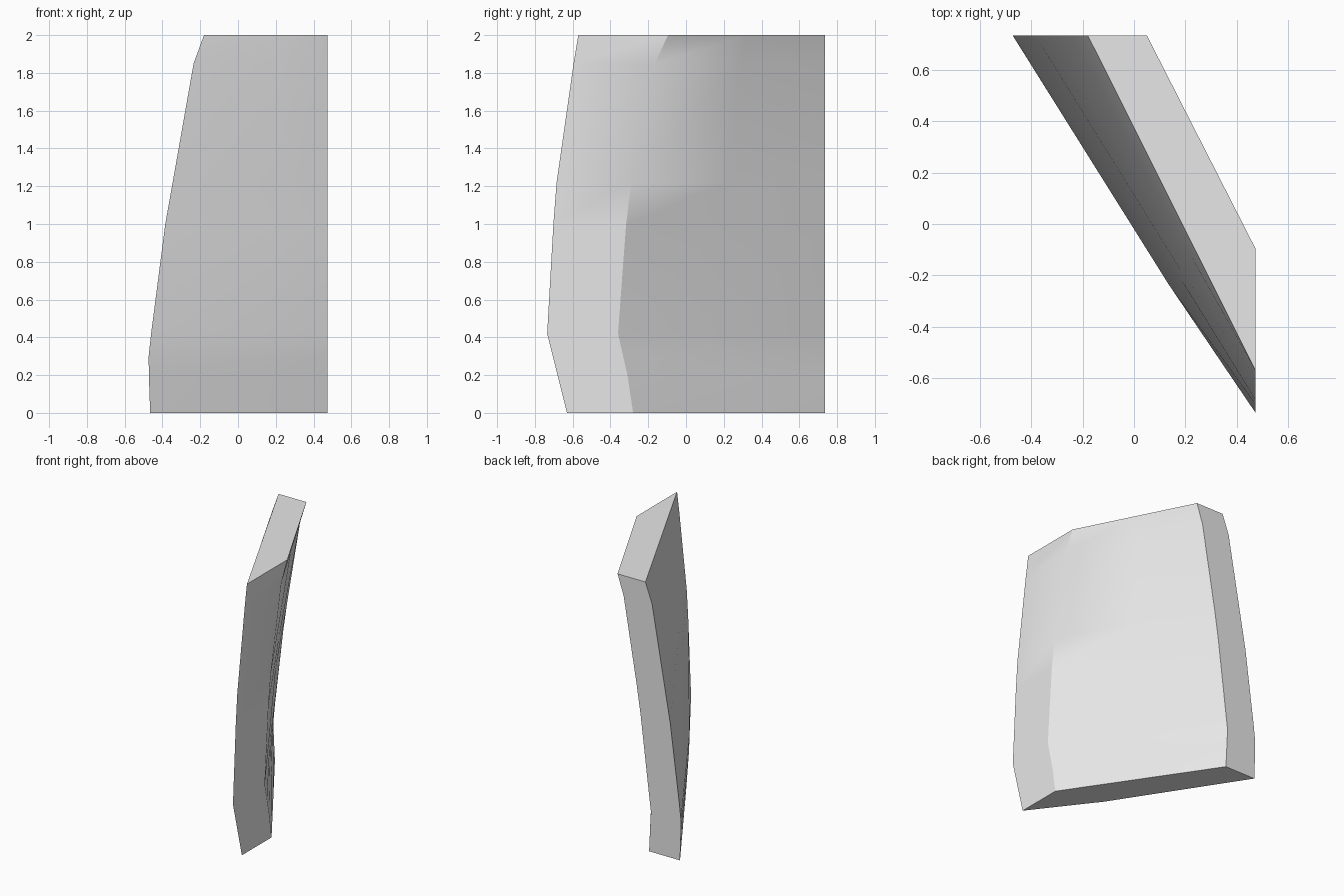
import bpy
import bmesh
import math

cube = bpy.data.objects.get("Cube")
if cube:
    bpy.data.objects.remove(cube, do_unlink=True)

# Flat planes that cut the slab at its two ends
SIDE_X, BACK_Y = 0.473, 0.735

# Height, then outer and inner x on the back plane, outer and inner y on the side plane
LEVELS = [
    (0.00, -0.465, -0.21, -0.63, -0.28),
    (0.20, -0.472, -0.22, -0.68, -0.31),
    (0.30, -0.473, -0.225, -0.705, -0.333),
    (0.42, -0.46, -0.21, -0.735, -0.36),
    (1.00, -0.385, -0.14, -0.702, -0.317),
    (1.22, -0.346, -0.107, -0.685, -0.29),
    (1.85, -0.235, 0.00, -0.595, -0.165),
    (2.00, -0.18, 0.05, -0.57, -0.095),
]


def mix(a, b, t, push=0.0):
    """Point along a broken face, pushed outwards to make a slight bulge."""
    return (a[0] + (b[0] - a[0]) * t - push, a[1] + (b[1] - a[1]) * t - push)


def section(z, outer_x, inner_x, outer_y, inner_y):
    outer = (outer_x, BACK_Y), (SIDE_X, outer_y)
    inner = (SIDE_X, inner_y), (inner_x, BACK_Y)
    bulge = 0.022 * max(0.3, 1 - z) if z < 1 else 0
    ring = [outer[0], mix(*outer, 0.65, bulge), outer[1],
            inner[0], mix(*inner, 0.5), inner[1]]
    return [(x, y, z) for x, y in ring]


# Loft the slab through its sections
bm = bmesh.new()
rings = [[bm.verts.new(p) for p in section(*level)] for level in LEVELS]
for low, high in zip(rings, rings[1:]):
    for i in range(len(low)):
        j = (i + 1) % len(low)
        bm.faces.new((low[i], low[j], high[j], high[i]))
bm.faces.new(list(reversed(rings[0])))
bm.faces.new(rings[-1])
bmesh.ops.recalc_face_normals(bm, faces=bm.faces)

mesh = bpy.data.meshes.new("broken_slab")
bm.to_mesh(mesh)
bm.free()
slab = bpy.data.objects.new("broken_slab", mesh)
bpy.context.collection.objects.link(slab)

# Plain pale grey surface
grey = bpy.data.materials.new("pale_grey")
grey.use_nodes = True
colour = (0.8, 0.8, 0.8, 1)
grey.diffuse_color = colour
for node in grey.node_tree.nodes:
    if node.type == 'BSDF_PRINCIPLED':
        node.inputs["Base Color"].default_value = colour
mesh.materials.append(grey)

# Smooth broken faces with sharp cut edges
bpy.ops.object.select_all(action='DESELECT')
slab.select_set(True)
bpy.context.view_layer.objects.active = slab
bpy.ops.object.shade_smooth_by_angle(angle=math.radians(30))
